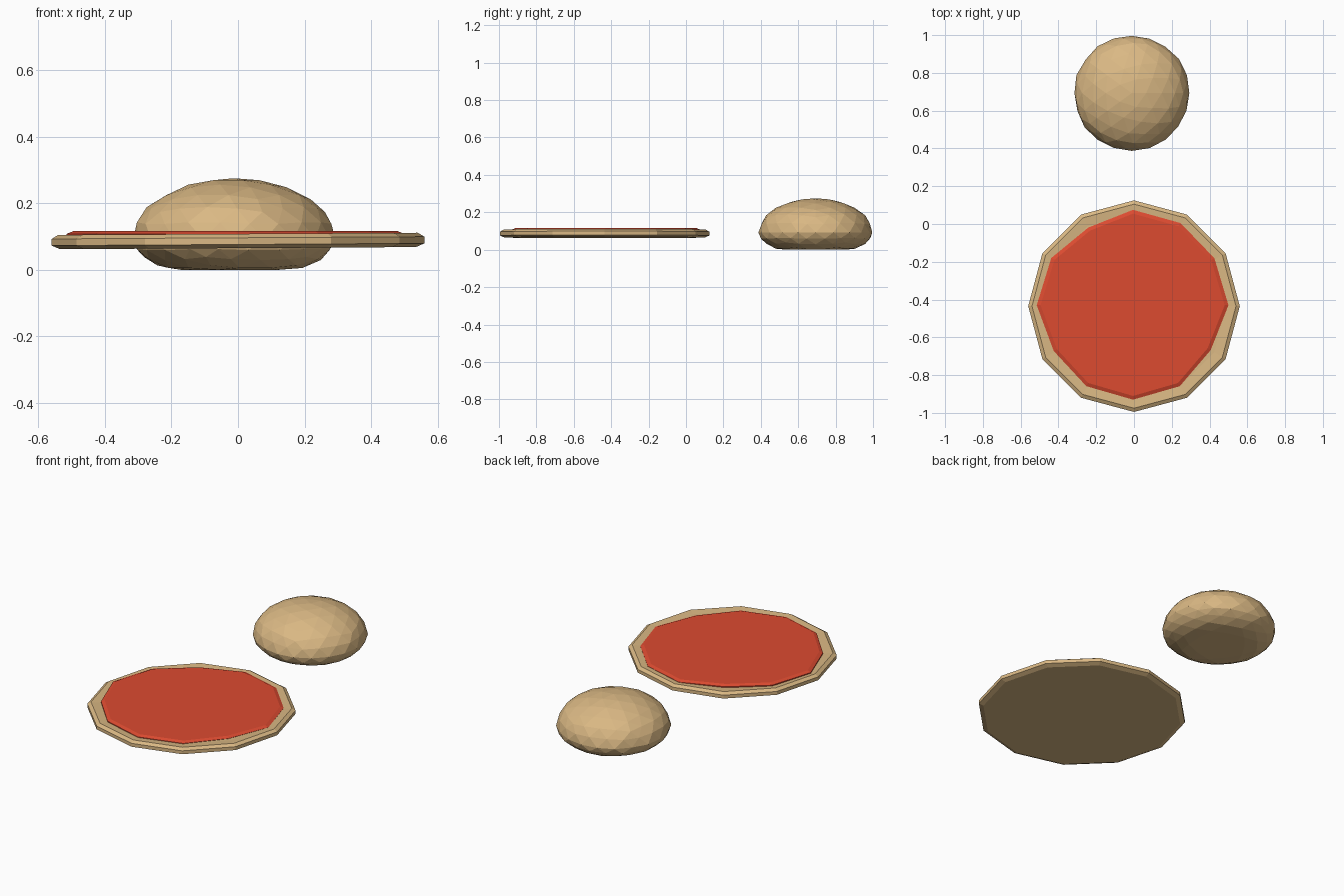
import bpy, bmesh, math, random

if "Cube" in bpy.data.objects:
    bpy.data.objects.remove(bpy.data.objects["Cube"])

random.seed(4)


def material(name, color):
    m = bpy.data.materials.new(name)
    m.diffuse_color = color
    m.use_nodes = True
    m.node_tree.nodes["Principled BSDF"].inputs["Base Color"].default_value = m.diffuse_color
    return m


dough = material("dough", (0.70, 0.48, 0.23, 1))
sauce = material("sauce", (0.72, 0.07, 0.03, 1))


def finish(bm, name, mat):
    bmesh.ops.recalc_face_normals(bm, faces=bm.faces)
    me = bpy.data.meshes.new(name)
    bm.to_mesh(me)
    bm.free()
    me.materials.append(mat)
    ob = bpy.data.objects.new(name, me)
    bpy.context.collection.objects.link(ob)
    return ob


def disc(name, mat, center, profile, radii=None, tilt=0.0):
    """Closed 12-sided disc from (radius, z) rings; radii scales each corner."""
    bm = bmesh.new()
    rings = []
    for r, z in profile:
        ring = []
        for i in range(12):
            a = math.radians(30 * i)
            k = r * (radii[i] if radii else 1)
            x, y = k * math.cos(a), k * math.sin(a)
            ring.append(bm.verts.new((center[0] + x, center[1] + y, z + tilt * x)))
        rings.append(ring)
    for lo, hi in zip(rings, rings[1:]):
        for i in range(12):
            j = (i + 1) % 12
            bm.faces.new((lo[i], lo[j], hi[j], hi[i]))
    bm.faces.new(rings[0][::-1])
    bm.faces.new(rings[-1])
    return finish(bm, name, mat)


# Flat crust with bevelled rim
disc("pizza_crust", dough, (0, -0.435),
     [(0.535, 0.065), (0.56, 0.076), (0.56, 0.096), (0.54, 0.108), (0.49, 0.104)],
     tilt=0.006)

# Sauce layer with a slightly uneven outline
disc("sauce_layer", sauce, (-0.005, -0.43),
     [(0.505, 0.095), (0.505, 0.108), (0.485, 0.116)],
     radii=[1.0, 0.985, 0.995, 1.0, 0.94, 0.99, 1.01, 0.96, 0.98, 0.99, 0.98, 0.94])

# Dough ball: faceted dome with a flattened base
bm = bmesh.new()
bmesh.ops.create_icosphere(bm, subdivisions=3, radius=1)
for v in bm.verts:
    j = 1 + random.uniform(-0.012, 0.012)
    x, y, z = v.co
    h = 0.092 + 0.183 * z if z > 0 else 0.092 * (1 - min(1, -1.3 * z))
    v.co = (-0.012 + 0.305 * x * j, 0.693 + 0.305 * y * j, h)
finish(bm, "dough_ball", dough)
